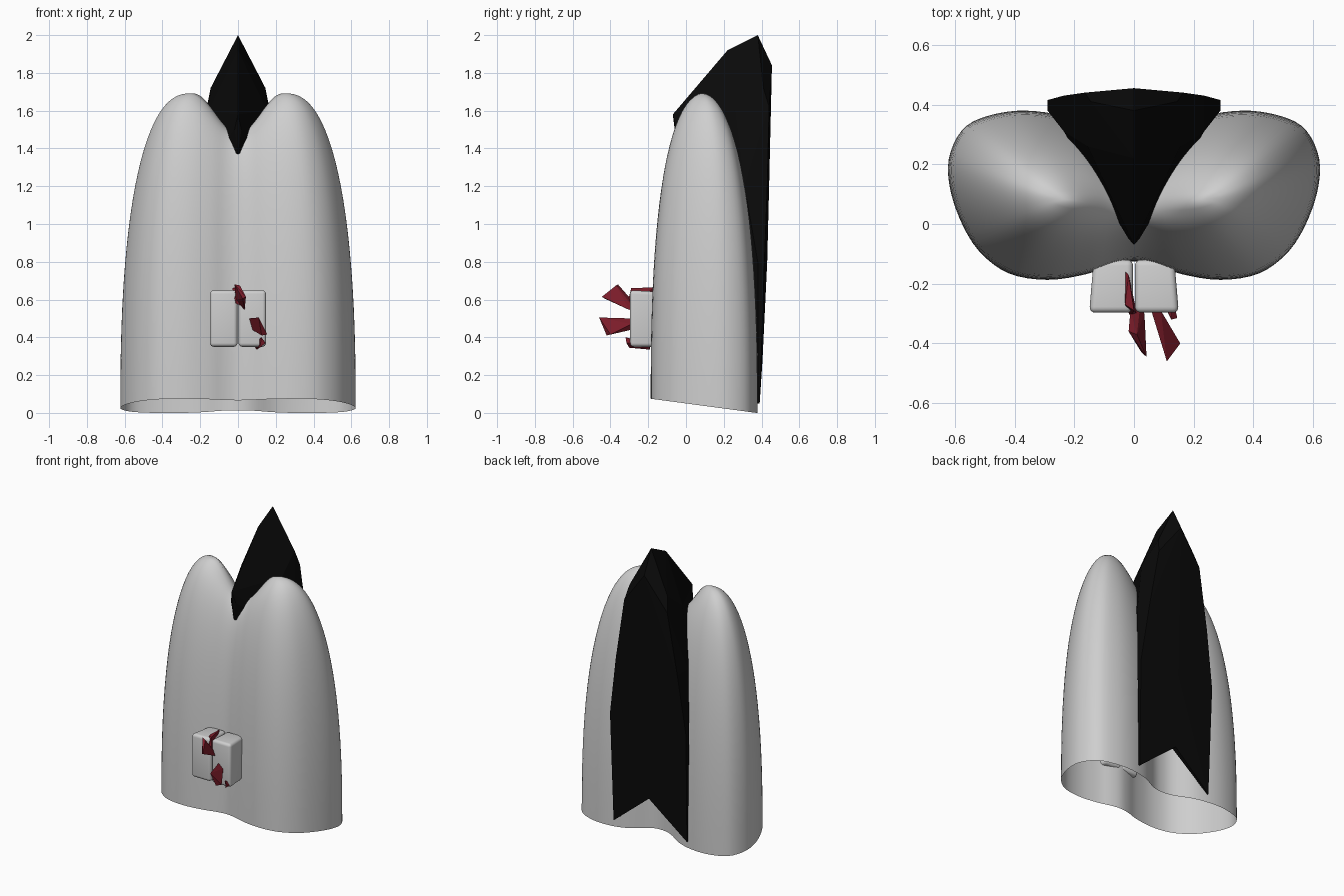
import bpy, bmesh, math
from mathutils import Vector

if "Cube" in bpy.data.objects:
    bpy.data.objects.remove(bpy.data.objects["Cube"], do_unlink=True)


def material(name, rgb):
    m = bpy.data.materials.new(name)
    m.diffuse_color = (*rgb, 1)
    m.use_nodes = True
    m.node_tree.nodes["Principled BSDF"].inputs["Base Color"].default_value = (*rgb, 1)
    return m


PALE = material("pale grey", (0.62, 0.62, 0.62))
BLACK = material("black", (0.003, 0.003, 0.003))
RED = material("dark red", (0.22, 0.013, 0.025))


def finish(bm, name, mat, smooth=None):
    bmesh.ops.recalc_face_normals(bm, faces=bm.faces)
    me = bpy.data.meshes.new(name)
    bm.to_mesh(me)
    bm.free()
    ob = bpy.data.objects.new(name, me)
    bpy.context.collection.objects.link(ob)
    me.materials.append(mat)
    if smooth:
        bpy.ops.object.select_all(action='DESELECT')
        ob.select_set(True)
        bpy.context.view_layer.objects.active = ob
        bpy.ops.object.shade_smooth_by_angle(angle=math.radians(smooth))
    return ob


def hull(name, points, mat, mirror=False):
    """Faceted solid around a few points, optionally mirrored in x first."""
    pts = list(points)
    if mirror:
        pts += [(-x, y, z) for x, y, z in points if x > 0]
    bm = bmesh.new()
    for p in pts:
        bm.verts.new(p)
    res = bmesh.ops.convex_hull(bm, input=bm.verts)
    spare = {v for v in res["geom_interior"] + res["geom_unused"]
             if isinstance(v, bmesh.types.BMVert)}
    if spare:
        bmesh.ops.delete(bm, geom=list(spare), context='VERTS')
    return finish(bm, name, mat)


# --- Body: open-bottomed shell rising from a kidney-shaped rim to a two-lobed crown
RIM = [(0, -.125), (.07, -.137), (.16, -.168), (.29, -.187), (.42, -.165), (.52, -.09),
       (.585, .02), (.62, .14), (.615, .24), (.56, .33), (.45, .372), (.33, .378),
       (.2, .35), (.08, .285), (0, .27)]


def spline(pts, per):
    """Smooth curve through the half outline, mirrored at both ends."""
    flip = lambda p: (-p[0], p[1])
    p = [Vector(q) for q in [flip(pts[1])] + pts + [flip(pts[-2])]]
    out = []
    for i in range(1, len(p) - 2):
        a, b, c, d = p[i - 1:i + 3]
        for k in range(per):
            t = k / per
            out.append(0.5 * (2 * b + (c - a) * t + (2 * a - 5 * b + 4 * c - d) * t * t
                              + (3 * b - a - 3 * c + d) * t ** 3))
    return out + [p[-2]]


half = spline(RIM, 4)
n = len(half) - 1
LEVELS = 24
bm = bmesh.new()
columns = []
for side in (1, -1):
    for i in (range(n + 1) if side > 0 else range(n - 1, 0, -1)):
        x, y = half[i]
        s = math.sin(math.pi * i / n)
        cx = 0.25 * s
        cy = 0.055 + 0.03 * s
        top = 1.48 + 0.212 * math.sin(min(cx / 0.24, 1) * math.pi / 2) ** 2
        base = max(0, 0.05 - 0.134 * (y - 0.0))
        col = []
        for k in range(LEVELS + 1):
            a = math.pi / 2 * k / LEVELS
            keep = max(math.cos(a), 0) ** (2 / 2.4)
            rise = math.sin(a) ** (2 / 2.4)
            if k == LEVELS:
                keep = 0
            col.append(bm.verts.new((side * (cx + (x - cx) * keep),
                                     cy + (y - cy) * keep,
                                     base + (top - base) * rise)))
        columns.append(col)
for c, d in zip(columns, columns[1:] + columns[:1]):
    for k in range(LEVELS):
        bm.faces.new((c[k], d[k], d[k + 1], c[k + 1]))
bmesh.ops.remove_doubles(bm, verts=bm.verts, dist=0.0008)
finish(bm, "body_shell", PALE, 60)

# --- Pointed black hood between the lobes
hull("hood", [(0, .38, 2.0), (0, .455, 1.84), (0, .22, 1.92), (0, -.07, 1.58),
              (.145, .41, 1.72), (.165, .44, 1.62), (.155, .26, 1.6),
              (.07, .16, 1.57), (.018, -.05, 1.5), (0, -.045, 1.38),
              (.235, .43, 1.2), (.235, .31, 1.2), (0, .44, 1.2), (0, .2, 1.2)],
     BLACK, mirror=True)

# --- Long back plate with a notched lower end, one convex half per side
for side, label in ((1, "left"), (-1, "right")):
    hull("back_plate_" + label,
         [(side * x, y, z) for x, y, z in
          [(0, .44, 1.2), (0, .2, 1.2), (.235, .43, 1.2), (.235, .31, 1.2),
           (0, .43, .8), (0, .3, .8), (.29, .415, .8), (.29, .38, .8),
           (0, .405, .28), (0, .375, .28), (.28, .39, .05), (.28, .38, .05)]], BLACK)

# --- Pair of rounded blocks on the front
for side, label in ((1, "left"), (-1, "right")):
    bm = bmesh.new()
    bmesh.ops.create_cube(bm, size=1)
    for v in bm.verts:
        back = v.co.y > 0
        outer = v.co.x * side > 0
        v.co = (side * ((.135 if back else .15) if outer else .003),
                -.12 if back else -.297,
                (.64 if back else .65) if v.co.z > 0 else .35)
    bmesh.ops.bevel(bm, geom=bm.edges[:], offset=0.02, segments=4,
                    profile=0.5, affect='EDGES')
    finish(bm, "front_block_" + label, PALE, 40)

# --- Red shards bursting from the blocks
SHARDS = {
    "upper_shard": [(-.012, -.29, .6), (.02, -.28, .56), (.035, -.30, .545), (-.018, -.36, .68),
                    (.01, -.37, .675), (.042, -.445, .615), (.025, -.43, .605)],
    "upper_shard_root": [(-.028, -.16, .655), (-.018, -.17, .665), (-.03, -.27, .66),
                         (.0, -.29, .66), (-.012, -.31, .58), (.01, -.30, .57)],
    "middle_shard": [(.058, -.29, .5), (.075, -.29, .44), (.09, -.29, .47), (.11, -.46, .505),
                     (.155, -.40, .415), (.125, -.42, .41)],
    "lower_shard": [(.07, -.19, .37), (.1, -.19, .335), (.12, -.2, .36), (.145, -.315, .37),
                    (.125, -.32, .40), (.115, -.3, .345)],
}
for name, pts in SHARDS.items():
    hull(name, pts, RED)
